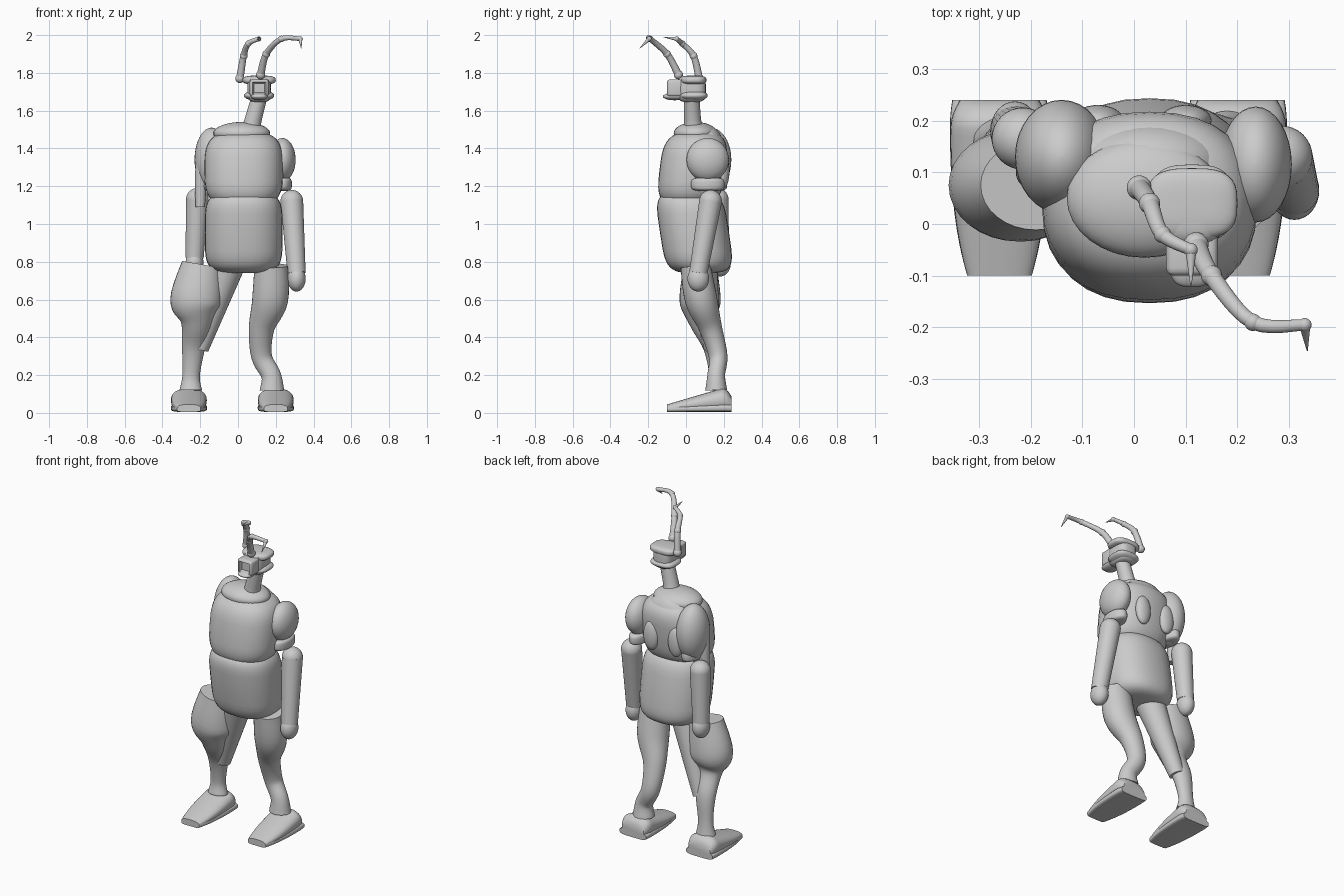
import bpy
import bmesh
import math
from mathutils import Vector

default_cube = bpy.data.objects.get("Cube")
if default_cube:
    bpy.data.objects.remove(default_cube, do_unlink=True)

GREY = (.6, .6, .6, 1)
grey_material = bpy.data.materials.new("light_grey")
grey_material.use_nodes = True
grey_material.diffuse_color = GREY
grey_material.node_tree.nodes["Principled BSDF"].inputs["Base Color"].default_value = GREY


def finish(name, bm):
    """Turn a bmesh into a smooth object with sharp edges kept."""
    bmesh.ops.recalc_face_normals(bm, faces=bm.faces)
    mesh = bpy.data.meshes.new(name)
    bm.to_mesh(mesh)
    bm.free()
    mesh.materials.append(grey_material)
    obj = bpy.data.objects.new(name, mesh)
    bpy.context.collection.objects.link(obj)
    bpy.ops.object.select_all(action='DESELECT')
    obj.select_set(True)
    bpy.context.view_layer.objects.active = obj
    bpy.ops.object.shade_smooth_by_angle(angle=math.radians(40))


def squared(value, power):
    """Push a sine or cosine outwards to square off a round section."""
    return math.copysign(abs(value) ** (2 / power), value)


def section(power, sides=32):
    angles = [math.tau * k / sides for k in range(sides)]
    return [(squared(math.cos(a), power), squared(math.sin(a), power)) for a in angles]


def skin(name, loops):
    """Bridge rings of points and cap both ends."""
    bm = bmesh.new()
    rings = [[bm.verts.new(point) for point in loop] for loop in loops]
    for lower, upper in zip(rings, rings[1:]):
        for i in range(len(lower)):
            bm.faces.new((lower[i - 1], lower[i], upper[i], upper[i - 1]))
    bm.faces.new(rings[0])
    bm.faces.new(rings[-1])
    finish(name, bm)


def blob(name, centre, size, around=2, upright=2, lean=0):
    """Rounded body: squareness around and upright, leaning in depth with height."""
    centre, size = Vector(centre), Vector(size)
    levels = 20
    loops = []
    for k in range(levels + 1):
        angle = math.pi * (k / levels - .5) * .98
        width = squared(math.cos(angle), upright)
        height = squared(math.sin(angle), upright) * size.z
        loops.append([centre + Vector((u * width * size.x,
                                       v * width * size.y + lean * height, height))
                      for u, v in section(around)])
    skin(name, loops)


def limb(name, joints, radii, depth=1):
    """Tube whose joints and radii, listed upwards, are smoothly interpolated."""
    rows = [Vector((*joint, radius)) for joint, radius in zip(joints, radii)]
    last, steps = len(rows) - 1, 6
    path = []
    for i in range(last):
        start, end = rows[i], rows[i + 1]
        leave = (end - rows[max(i - 1, 0)]) / 2
        arrive = (rows[min(i + 2, last)] - start) / 2
        for k in range(steps):
            t = k / steps
            ease = t * t * (3 - 2 * t)
            path.append(start.lerp(end, ease) + leave * t * (1 - t) ** 2 - arrive * t * t * (1 - t))
    path.append(rows[-1])
    loops = []
    for i, row in enumerate(path):
        before, after = path[max(i - 1, 0)], path[min(i + 1, len(path) - 1)]
        turn = Vector((0, 0, 1)).rotation_difference((after - before).to_3d())
        loops.append([row.to_3d() + turn @ Vector((u, v * depth, 0)) * row.w for u, v in section(2)])
    skin(name, loops)


def arm(side, shoulder, shoulder_size, elbow, wrist):
    shoulder, elbow, wrist = Vector(shoulder), Vector(elbow), Vector(wrist)
    elbow_radius, wrist_radius = .06, .048
    blob(side + "_shoulder", shoulder, shoulder_size)
    blob(side + "_cuff", shoulder - Vector((0, 0, .13)), (.05, .088, .035), upright=4)
    blob(side + "_elbow", elbow, [elbow_radius] * 3)
    limb(side + "_forearm", (wrist, elbow), (wrist_radius, elbow_radius))
    blob(side + "_hand", wrist - Vector((0, 0, .03)), (.048, .057, .068))


def wedge(name, x, half_width, heel_height, toe_height, power, heel_round):
    """Foot part, rounded at the heel, that gets lower and narrower to the toe."""
    heel, toe, cuts = .24, -.1, 24
    loops = []
    for k in range(cuts + 1):
        t = k / cuts
        rounding = 1 - heel_round * max(0, 1 - t * 6) ** 2
        width = half_width * (1 - .35 * t ** 3) * (1 + rounding) / 2
        half = (heel_height + (toe_height - heel_height) * t) * rounding / 2
        y = heel + (toe - heel) * t
        loops.append([(x + u * width, y, half + .005 + v * half) for u, v in section(power)])
    skin(name, loops)


def antenna(side, joints, tip):
    """Jointed feeler with knuckles and a pointed hook."""
    radii = [.02 - .003 * k for k in range(len(joints))]
    limb(side + "_antenna", joints, radii)
    for label, joint, radius in zip(("root", "lower", "middle", "upper"), joints, radii):
        blob(f"{side}_{label}_knuckle", joint, [radius * 1.2] * 3)
    limb(side + "_antenna_hook", (joints[-1], tip), (radii[-1], .001))


# Torso
middle = .03
blob("abdomen", (middle, .045, .955), (.206, .183, .215), around=2.3, upright=4.5, lean=-.15)
blob("chest", (middle, .035, 1.29), (.208, .175, .2), around=2.3, upright=3.4, lean=.12)
blob("collar", (.02, .05, 1.48), (.15, .115, .06))
blob("upper_back", (middle, .115, 1.4), (.15, .085, .12))
for side, offset in (("left", .07), ("right", -.1)):
    blob(side + "_back_pad", (middle + offset, .2, 1.28), (.05, .03, .09))

# Arms
arm("left", (.235, .115, 1.34), (.07, .112, .115), (.285, .13, 1.12), (.31, .065, .74))
arm("right", (-.14, .13, 1.34), (.09, .11, .17), (-.215, .165, 1.13), (-.23, .18, .82))
limb("right_sleeve_strip", ((-.2, .1, 1.09), (-.19, .1, 1.3), (-.14, .11, 1.45)), (.025, .035, .04))

# Legs
limb("left_leg",
     ((.18, .16, .12), (.175, .16, .2), (.125, .17, .3), (.125, .13, .45), (.17, .08, .6), (.175, .05, .78)),
     (.065, .052, .055, .068, .095, .088), depth=.9)
limb("right_thigh", ((-.2, .14, .34), (-.05, .08, .78)), (.045, .085))
limb("right_lower_leg",
     ((-.25, .16, .12), (-.248, .16, .2), (-.235, .14, .35), (-.22, .085, .48), (-.223, .075, .59), (-.19, .075, .785)),
     (.06, .046, .062, .083, .136, .108), depth=.8)

# Feet
for side, x in (("left", .2), ("right", -.26)):
    wedge(side + "_shoe", x, .095, heel_height=.14, toe_height=.04, power=2.4, heel_round=.4)
    wedge(side + "_sole", x, .096, heel_height=.045, toe_height=.03, power=4, heel_round=.1)

# Neck and head
limb("neck", ((.07, .04, 1.5), (.08, .035, 1.55), (.11, .03, 1.66)), (.052, .045, .042))
face = .112
blob("skull", (face, .03, 1.715), (.062, .075, .07), around=3, upright=4)
blob("brow_brim", (face, .04, 1.762), (.088, .068, .024), around=3, upright=3)
blob("jaw_brim", (face, .04, 1.68), (.08, .075, .03), around=3)
blob("chin", (face, -.06, 1.675), (.045, .062, .02), around=3)

# Snout: a softened box with a sunken front panel
bm = bmesh.new()
bmesh.ops.create_cube(bm, size=.1)
bmesh.ops.bevel(bm, geom=bm.edges[:], offset=.015, segments=3, profile=.5, affect='EDGES')
front = min(bm.faces, key=lambda f: f.calc_center_median().y - f.calc_area())
bmesh.ops.inset_individual(bm, faces=[front], thickness=.01)
bmesh.ops.translate(bm, verts=front.verts, vec=(0, .02, 0))
bmesh.ops.scale(bm, verts=bm.verts, vec=(1, 1, .9))
bmesh.ops.translate(bm, verts=bm.verts, vec=(face, -.05, 1.72))
finish("snout", bm)

# Antennae
antenna("left", ((.12, -.04, 1.79), (.15, -.1, 1.9), (.23, -.19, 1.98), (.33, -.195, 1.98)), (.335, -.245, 1.93))
antenna("right", ((.01, .07, 1.77), (.03, .04, 1.89), (.055, -.02, 1.955), (.11, -.05, 1.98)), (.11, -.12, 1.99))
